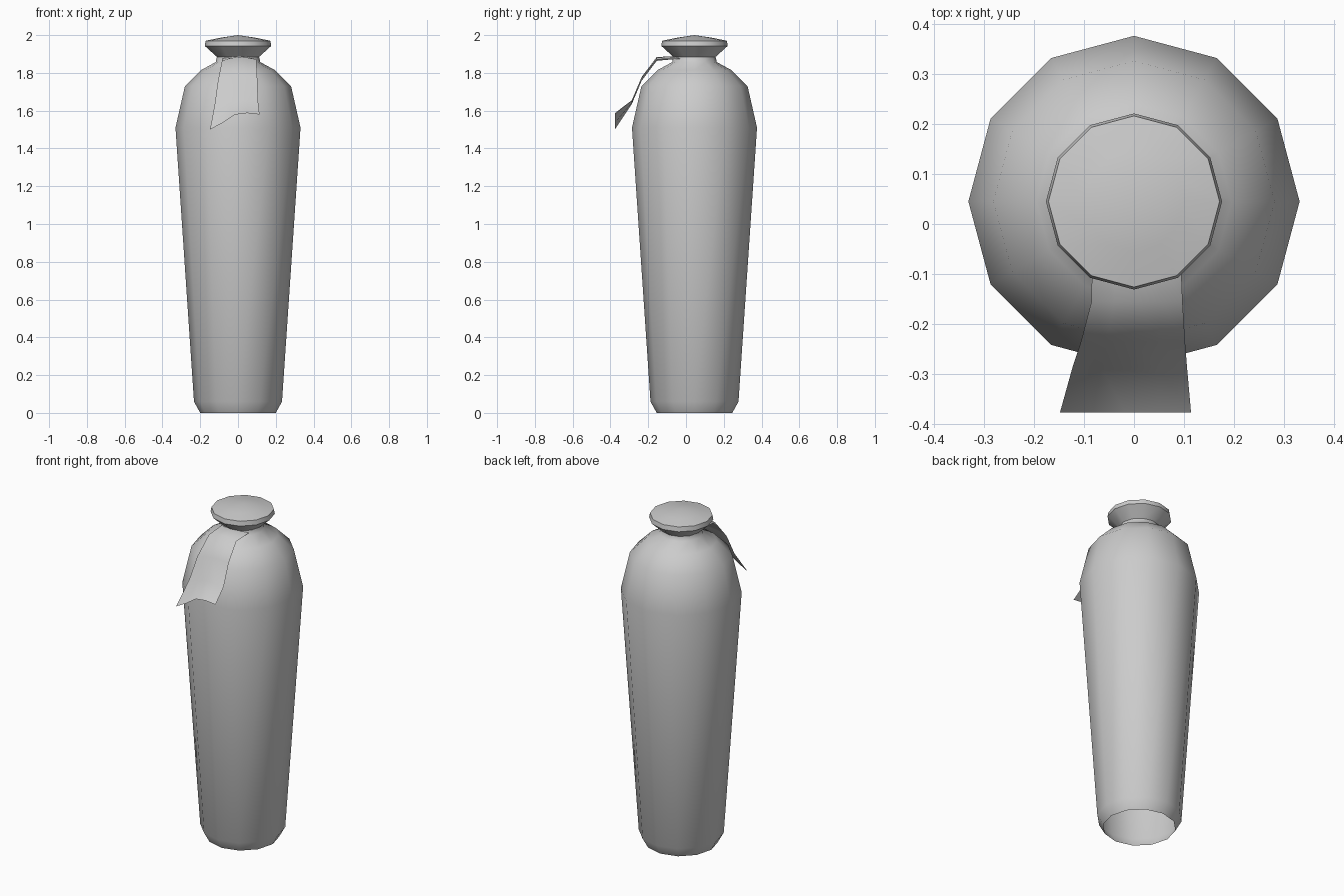
import bpy
from math import sin, cos, pi, radians

if "Cube" in bpy.data.objects:
    bpy.data.objects.remove(bpy.data.objects["Cube"])

CY = 0.045   # the vessel axis sits slightly behind the origin
SIDES = 12


def add_mesh(name, verts, faces, angle):
    me = bpy.data.meshes.new(name)
    me.from_pydata(verts, [], faces)
    me.update()
    ob = bpy.data.objects.new(name, me)
    bpy.context.collection.objects.link(ob)
    me.shade_smooth()
    me.set_sharp_from_angle(angle=radians(angle))
    return ob


def lathe(name, profile, tip=None, angle=55):
    verts, faces = [], []
    for r, z in profile:
        for i in range(SIDES):
            a = 2 * pi * i / SIDES
            verts.append((r * cos(a), CY + r * sin(a), z))
    for k in range(len(profile) - 1):
        for i in range(SIDES):
            j = (i + 1) % SIDES
            b = k * SIDES
            faces.append((b + i, b + j, b + SIDES + j, b + SIDES + i))
    if tip is not None:
        verts.append((0, CY, tip))
        b = (len(profile) - 1) * SIDES
        for i in range(SIDES):
            faces.append((b + i, b + (i + 1) % SIDES, len(verts) - 1))
    return add_mesh(name, verts, faces, angle)


# Vessel body, open underneath, up to the neck
lathe("vessel_body", [(0.20, 0), (0.233, 0.06), (0.331, 1.51), (0.281, 1.73),
                      (0.195, 1.815), (0.118, 1.857), (0.112, 1.885)])

# Flared stopper with a shallow domed top
lathe("stopper", [(0.112, 1.885), (0.176, 1.943), (0.171, 1.97), (0.10, 1.985)], tip=2.0)

# Cloth tag hanging from the neck: rows of (left x, right x, y, z)
rows = [(-0.083, 0.092, -0.062, 1.888), (-0.085, 0.097, -0.155, 1.884),
        (-0.106, 0.102, -0.235, 1.778), (-0.123, 0.106, -0.287, 1.655),
        (-0.148, 0.114, -0.377, 1.587)]
# sag of each row at its five columns
drops = [(0.012, 0.004, 0, 0.004, 0.015), (0.02, 0.006, 0, 0.004, 0.012),
         (0.02, 0.006, 0, 0, 0.006), (0.02, 0.015, 0, 0, 0.003),
         (0.087, 0.052, 0.008, 0, 0.007)]
verts = []
for k, ((xl, xr, y, z), drop) in enumerate(zip(rows, drops)):
    for c in range(5):
        t = c / 4
        back = 0.035 * (2 * t - 1) ** 2 if k == 0 else 0   # wraps round the neck
        verts.append((xl + (xr - xl) * t, y + back, z - drop[c]))
faces = [(k * 5 + c, (k + 1) * 5 + c, (k + 1) * 5 + c + 1, k * 5 + c + 1)
         for k in range(4) for c in range(4)]
add_mesh("cloth_tag", verts, faces, 60)
